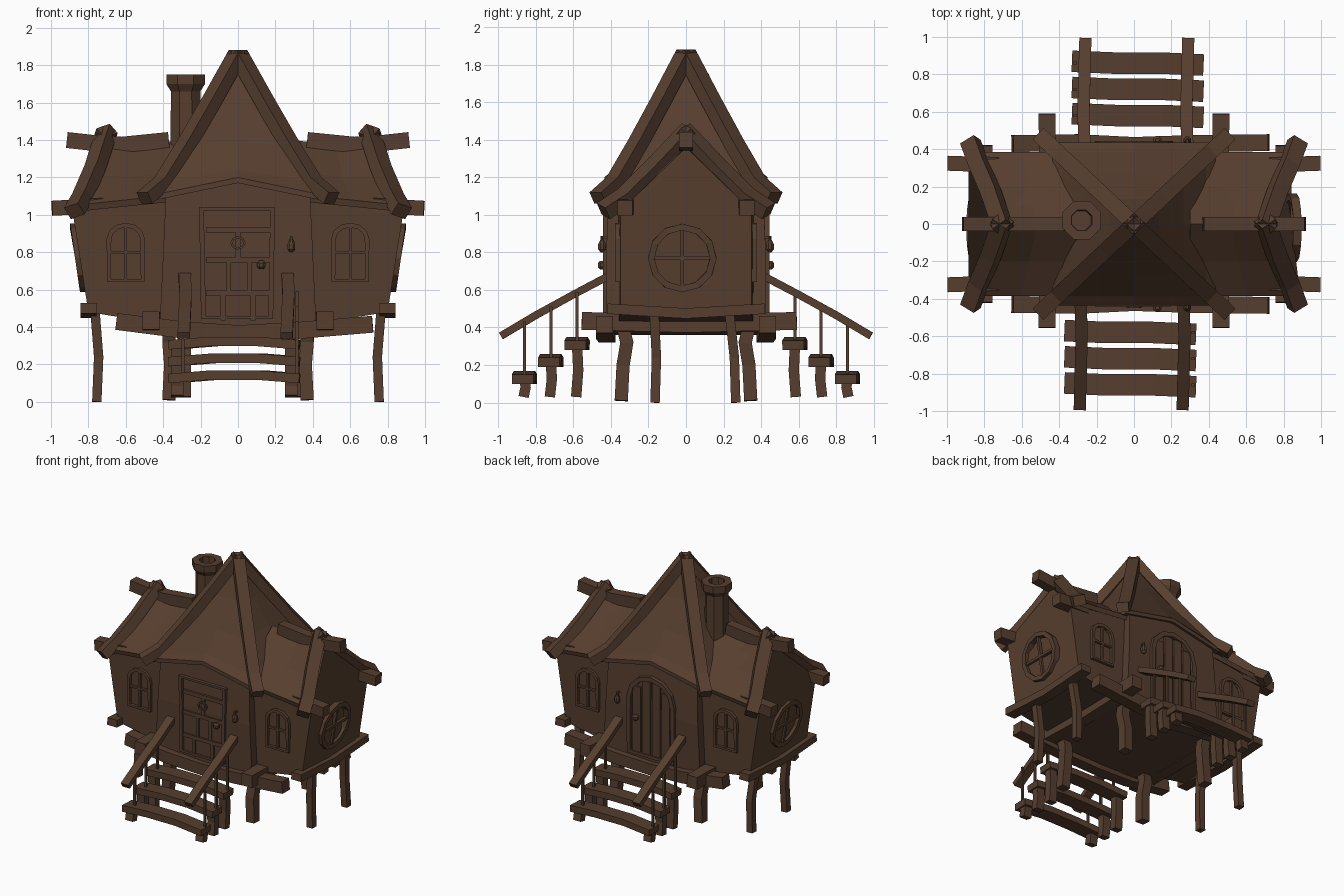
import bpy, bmesh, math
from mathutils import Vector as V

if "Cube" in bpy.data.objects:
    bpy.data.objects.remove(bpy.data.objects["Cube"])

wood = bpy.data.materials.new("dark_brown_wood")
wood.diffuse_color = (0.092, 0.048, 0.028, 1)
wood.use_nodes = True
wood.node_tree.nodes["Principled BSDF"].inputs["Base Color"].default_value = wood.diffuse_color
Z = (0, 0, 1)


def loft(name, rings, closed=False):
    """Skin a list of equal-sized point rings; cap the ends unless closed."""
    bm = bmesh.new()
    vs = [[bm.verts.new(p) for p in r] for r in rings]
    n = len(vs[0])
    pairs = list(zip(vs, vs[1:])) + ([(vs[-1], vs[0])] if closed else [])
    for a, b in pairs:
        for i in range(n):
            j = (i + 1) % n
            bm.faces.new((a[i], a[j], b[j], b[i]))
    if not closed:
        bm.faces.new(vs[0])
        bm.faces.new(vs[-1])
    bmesh.ops.recalc_face_normals(bm, faces=bm.faces)
    me = bpy.data.meshes.new(name)
    bm.to_mesh(me)
    bm.free()
    me.materials.append(wood)
    ob = bpy.data.objects.new(name, me)
    bpy.context.collection.objects.link(ob)
    return ob


def bar(name, pts, w, h, up=Z, closed=False):
    """Sweep a w x h rectangle along points (h measured towards up)."""
    pts, n, rings = [V(p) for p in pts], len(pts), []
    for i, p in enumerate(pts):
        if closed:
            d = pts[(i + 1) % n] - pts[i - 1]
        else:
            d = pts[min(i + 1, n - 1)] - pts[max(i - 1, 0)]
        d.normalize()
        s = d.cross(V(up)).normalized()
        t = s.cross(d)
        rings.append([p + s * a * w / 2 + t * b * h / 2
                      for a, b in ((-1, -1), (1, -1), (1, 1), (-1, 1))])
    return loft(name, rings, closed)


def round_part(name, c, profile, n=8, closed=False):
    """Turned part around a vertical axis from (radius, z) pairs."""
    rings = [[(c[0] + r * math.cos(2 * math.pi * (k + .5) / n),
               c[1] + r * math.sin(2 * math.pi * (k + .5) / n), z)
              for k in range(n)] for r, z in profile]
    return loft(name, rings, closed)


def arch(cx, y, hw, z0, zs, rise):
    """Arched outline standing in the xz plane."""
    top = [(cx + hw * math.cos(a * math.pi / 6), y, zs + rise * math.sin(a * math.pi / 6))
           for a in range(7)]
    return [(cx + hw, y, z0)] + top + [(cx - hw, y, z0)]


# central house body
loft("main_walls", [[(x * a, y * b, z + (dz if x == 0 else 0)) for x, y in
                     ((-1, -1), (0, -1), (1, -1), (1, 1), (0, 1), (-1, 1))]
                    for a, b, z, dz in ((.42, .425, .38, -.02), (.40, .425, .8, 0), (.385, .41, 1.12, .06))])

# concave four-sided main roof with arched eaves
roof = []
for h, z, lift in ((.435, 1.08, .09), (.435, 1.11, .09), (.385, 1.18, .06),
                   (.265, 1.37, .02), (.135, 1.58, 0), (.01, 1.83, 0)):
    roof.append([(x * h, y * h, z + (lift if x * y == 0 else 0)) for x, y in
                 ((-1, -1), (0, -1), (1, -1), (1, 0), (1, 1), (0, 1), (-1, 1), (-1, 0))])
loft("main_roof", roof)
for sx in (-1, 1):
    for sy in (-1, 1):
        bar("hip_board", [(sx * h, sy * h * .94, z) for h, z in
                          ((.50, 1.09), (.40, 1.175), (.27, 1.385), (.14, 1.61), (0, 1.86))], .085, .07)

# chimney with flared hollow rim
round_part("chimney", (-.28, .02), [(.09, 1.2), (.085, 1.66), (.112, 1.70), (.112, 1.75),
                                    (.06, 1.75), (.055, 1.55)])

for s in (-1, 1):
    # side wing: pentagon section leaning outwards
    loft("wing_walls", [[(s * .3, -.36, .40), (s * .3, .36, .40), (s * .3, .36, 1.10),
                         (s * .3, 0, 1.36), (s * .3, -.36, 1.10)],
                        [(s * .80, -.35, .48), (s * .80, .35, .48), (s * .885, .35, 1.02),
                         (s * .76, 0, 1.36), (s * .885, -.35, 1.02)]])
    # sagging wing roof slabs, ridge beam, gable boards and eave beams
    for t in (-1, 1):
        rings = []
        for xr, xe, zr, ze in ((.3, .3, 1.40, 1.11), (.52, .60, 1.37, 1.08), (.74, .885, 1.40, 1.05)):
            xm, zm = (xr + xe) / 2, (zr + ze) / 2 - .02
            rings.append([(s * xr, 0, zr), (s * xm, t * .2, zm), (s * xe, t * .385, ze),
                          (s * xe, t * .375, ze - .035), (s * xm, t * .19, zm - .035), (s * xr, 0, zr - .035)])
        loft("wing_roof", rings)
        bar("gable_board", [(s * .70, -t * .02, 1.45), (s * .765, t * .17, 1.25),
                            (s * .83, t * .32, 1.10), (s * .875, t * .44, 1.02)],
            .09, .075, (s * .35, 0, 1))
        bar("eave_beam", [(s * .72, t * .315, 1.05), (s * .995, t * .325, 1.035)], .08, .08)
        # arched wing window
        y = t * .362
        bar("window_frame", arch(s * .6, y, .09, .65, .87, .075), .025, .03, (0, 1, 0), True)
        bar("window_mullion", [(s * .6, y, .65), (s * .6, y, .94)], .015, .02, (0, 1, 0))
        bar("window_rail", [(s * .51, y, .80), (s * .69, y, .80)], .015, .02, (0, 1, 0))
    bar("ridge_beam", [(s * .37, 0, 1.40), (s * .62, 0, 1.375), (s * .78, 0, 1.385), (s * .915, 0, 1.40)], .075, .085)

    # round gable window on the leaning end wall
    def end(y, z, s=s):
        return (s * (.803 + (z - .48) * .157), y, z)
    bar("round_window_frame", [end(-.02 + .165 * math.cos(a * math.pi / 6), .77 + .165 * math.sin(a * math.pi / 6))
                               for a in range(12)], .035, .045, (1, 0, 0), True)
    bar("round_window_mullion", [end(-.02, .61), end(-.02, .93)], .02, .025, (1, 0, 0))
    bar("round_window_rail", [end(-.18, .77), end(.14, .77)], .02, .025, (1, 0, 0))

    # floor beams
    bar("long_floor_beam", [(-.65, s * .43, .43), (-.3, s * .435, .385), (0, s * .42, .365),
                            (.3, s * .43, .38), (.72, s * .435, .415)], .09, .09)
    bar("cross_beam", [(s * .465, -.555, .435), (s * .46, 0, .42), (s * .465, .59, .435)], .09, .095)
    bar("outer_cross_beam", [(s * .80, -.42, .50), (s * .80, 0, .475), (s * .80, .42, .50)], .085, .055)

    # stilts
    for t in (-1, 1):
        bar("thick_stilt", [(s * .37, t * .345, .01), (s * .36, t * .335, .2), (s * .37, t * .315, .32),
                            (s * .37, t * .34, .42)], .07, .07, (0, 1, 0))
    for y0, y1 in ((-.165, -.17), (.265, .23)):
        bar("thin_stilt", [(s * .755, y0, 0), (s * .745, (y0 + y1) / 2 + .01, .24), (s * .765, y1, .49)],
            .05, .05, (0, 1, 0))

    # stairs (s = 1 is the front flight, s = -1 the same turned around)
    for y, z in ((-.58, .305), (-.72, .215), (-.86, .125)):
        bar("stair_tread", [(-.37 * s, (y + .01) * s, z), (-.15 * s, y * s, z + .018),
                            (.1 * s, y * s, z + .018), (.33 * s, (y - .01) * s, z)], .115, .05)
        for x in (-.325, .285):
            bar("tread_post", [(x * s, (y - .005) * s, .03), (x * s, (y + .006) * s, z / 2 + .02),
                               (x * s, y * s, z)], .065, .055, (0, 1, 0))
            bar("baluster", [((x + .03) * s, y * s, z), ((x + .03) * s, y * s, .67 + (y + .44) * .57)],
                .016, .016, (0, 1, 0))
    for x in (-.285, .265):
        bar("handrail", [(x * s, -.42 * s, .67), ((x + .005) * s, -.6 * s, .575),
                         (x * s, -.8 * s, .465), ((x - .005) * s, -.985 * s, .355)], .065, .04)

    # door hardware: knob, knocker and wall lantern
    y = s * .44
    round_part("door_knob", (.125, s * .447), [(.012, .71), (.024, .722), (.024, .742), (.012, .755)])
    round_part("lantern", (.285, s * .447), [(.008, .80), (.022, .815), (.022, .845), (.008, .87), (.008, .885)])
    bar("lantern_bracket", [(.285, s * .41, .88), (.285, s * .455, .88)], .012, .012)

# front door: rectangular frame with panelled boards
y = -.427
bar("front_door_frame", [(-.185, y, .45), (.175, y, .45), (.185, y, 1.03), (-.195, y, 1.03)],
    .03, .03, (0, 1, 0), True)
for z in (.58, .76, .92):
    bar("front_door_rail", [(-.17, y, z), (.17, y, z)], .03, .02, (0, 1, 0))
for z, xs in ((.67, (-.05, .06)), (.515, (-.08, .08)), (.84, (0,))):
    for x in xs:
        bar("front_door_stile", [(x, y, z - .08), (x, y, z + .08)], .025, .016, (0, 1, 0))
bar("door_knocker", [(.035 * math.cos(a * math.pi / 4), -.442, .85 + .03 * math.sin(a * math.pi / 4))
                     for a in range(8)], .012, .012, (0, 1, 0), True)

# back door: arched frame with upright planks
bar("back_door_frame", arch(0, .427, .19, .45, .88, .18), .035, .035, (0, 1, 0), True)
for x, top in ((-.125, .97), (-.042, 1.03), (.042, 1.03), (.125, .97)):
    bar("back_door_plank", [(x, .427, .46), (x, .427, top)], .07, .016, (0, 1, 0))
